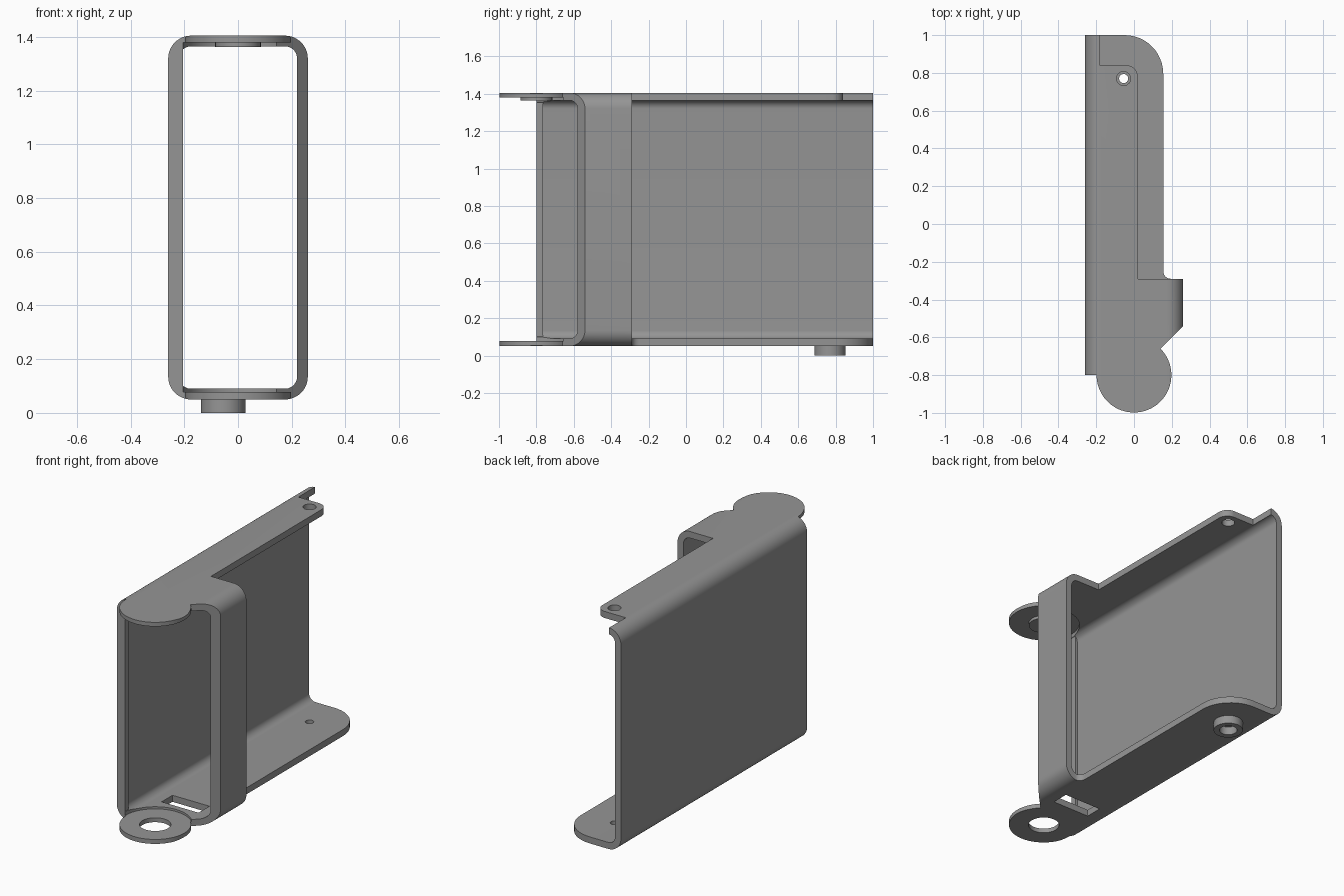
import bpy, bmesh, math

if "Cube" in bpy.data.objects:
    bpy.data.objects.remove(bpy.data.objects["Cube"])

grey = bpy.data.materials.new("grey")
grey.diffuse_color = (0.30, 0.30, 0.30, 1)
grey.use_nodes = True
grey.node_tree.nodes["Principled BSDF"].inputs["Base Color"].default_value = grey.diffuse_color


def arc(cx, cy, r, a0, a1, n=12):
    """Points along an arc, angles in degrees."""
    return [(cx + r * math.cos(math.radians(a0 + (a1 - a0) * i / n)),
             cy + r * math.sin(math.radians(a0 + (a1 - a0) * i / n))) for i in range(n + 1)]


def prism(name, pts, lo, hi, axis="z"):
    """Extrude a closed outline along z (xy outline) or y (xz outline)."""
    bm = bmesh.new()
    place = (lambda p: (p[0], p[1], lo)) if axis == "z" else (lambda p: (p[0], lo, p[1]))
    face = bm.faces.new([bm.verts.new(place(p)) for p in pts])
    ext = bmesh.ops.extrude_face_region(bm, geom=[face])
    move = (0, 0, hi - lo) if axis == "z" else (0, hi - lo, 0)
    bmesh.ops.translate(bm, vec=move, verts=[v for v in ext["geom"] if isinstance(v, bmesh.types.BMVert)])
    bmesh.ops.recalc_face_normals(bm, faces=bm.faces)
    me = bpy.data.meshes.new(name)
    bm.to_mesh(me)
    bm.free()
    me.materials.append(grey)
    ob = bpy.data.objects.new(name, me)
    bpy.context.collection.objects.link(ob)
    return ob


def disc(name, x, y, r, lo, hi, n=64):
    return prism(name, arc(x, y, r, 0, 360, n)[:-1], lo, hi)


def rect(x0, x1, y0, y1):
    return [(x0, y0), (x1, y0), (x1, y1), (x0, y1)]


def rounded(x0, x1, z0, z1, r):
    return (arc(x1 - r, z0 + r, r, -90, 0) + arc(x1 - r, z1 - r, r, 0, 90)
            + arc(x0 + r, z1 - r, r, 90, 180) + arc(x0 + r, z0 + r, r, 180, 270))


def cut(ob, tool, op="DIFFERENCE"):
    """Apply one boolean and remove the tool."""
    mod = ob.modifiers.new("cut", "BOOLEAN")
    mod.operation, mod.object, mod.solver = op, tool, "EXACT"
    dg = bpy.context.evaluated_depsgraph_get()
    me = bpy.data.meshes.new_from_object(ob.evaluated_get(dg))
    ob.modifiers.clear()
    ob.data = me
    bpy.data.objects.remove(tool)


# Bracket: rounded tube along y
frame = prism("bracket_frame", rounded(-0.26, 0.26, 0.05, 1.405, 0.085), -1.1, 1.1, "y")
cut(frame, prism("bore", rounded(-0.22, 0.22, 0.09, 1.365, 0.045), -1.2, 1.2, "y"))

# Plan outline: left wall, front disc, clamp wall, rounded rear corner
a1 = math.degrees(math.atan2(0.14, 0.14))
outline = ([(-0.262, 1.0), (-0.262, -0.8)] + arc(0, -0.8, 0.198, 180, 360 + a1, 48)
           + [(0.262, -0.538), (0.262, -0.29)] + arc(0.195, -0.25, 0.04, 270, 180, 6)
           + arc(-0.05, 0.795, 0.205, 0, 90))
cut(frame, prism("plan", outline, -0.1, 1.6), "INTERSECT")

# Narrower top flange with a rear notch
top_cut = ([(0.4, -0.29), (0.02, -0.29)] + arc(-0.04, 0.78, 0.06, 0, 90)
           + [(-0.18, 0.84), (-0.18, 1.2), (0.4, 1.2)])
cut(frame, prism("top_cut", top_cut, 0.7, 1.6))

# Thin front tabs, ring hole, slot and screw holes
cut(frame, disc("low_recess", 0, -0.8, 0.204, 0.077, 0.13))
cut(frame, disc("high_recess", 0, -0.8, 0.204, 1.3, 1.38))
cut(frame, disc("ring_hole", 0, -0.8, 0.087, 0, 0.2))
cut(frame, prism("slot", rect(-0.125, 0.125, -0.56, -0.455), 0, 0.2))
cut(frame, disc("low_hole", -0.055, 0.77, 0.024, 0, 0.2, 32))
cut(frame, disc("high_hole", -0.055, 0.77, 0.037, 1.3, 1.5, 32))

# Thickened lip at the front of the left wall
lip = prism("wall_lip", rect(-0.235, -0.205, -0.8, -0.765), 0.085, 1.37)

# Pivot pad under the top tab
pad = disc("pivot_pad", 0, -0.8, 0.085, 1.363, 1.385)

# Hollow foot under the bottom plate
foot = disc("foot_boss", -0.055, 0.77, 0.083, 0, 0.052, 48)
cut(foot, disc("foot_hole", -0.055, 0.77, 0.05, -0.1, 0.1, 48))

for ob in (frame, lip, pad, foot):
    bpy.ops.object.select_all(action="DESELECT")
    ob.select_set(True)
    bpy.context.view_layer.objects.active = ob
    bpy.ops.object.shade_smooth_by_angle(angle=math.radians(30))
